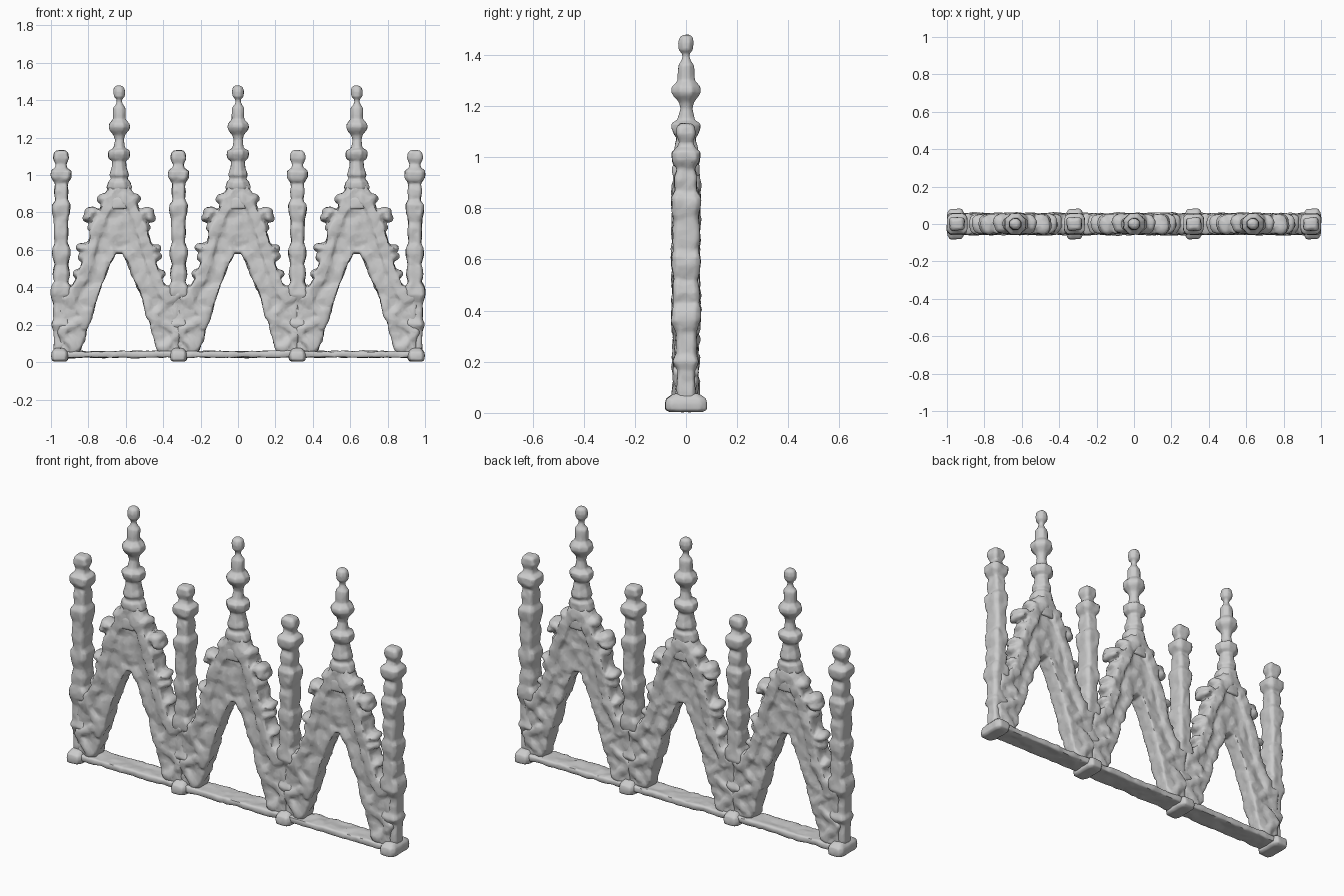
import bpy, bmesh, math
from mathutils import Matrix, Vector

if "Cube" in bpy.data.objects:
    bpy.data.objects.remove(bpy.data.objects["Cube"])

PITCH = 0.635
tex = bpy.data.textures.new("weathering", 'CLOUDS')
tex.noise_scale = 0.055
tex.noise_depth = 1


def bar(bm, p, q, w, d):
    """Straight moulding in the xz plane, w wide and d deep."""
    a, b = Vector((p[0], 0, p[1])), Vector((q[0], 0, q[1]))
    v = b - a
    m = (Matrix.Translation((a + b) / 2) @ Matrix.Rotation(-math.atan2(v.z, v.x), 4, 'Y')
         @ Matrix.Diagonal((v.length + w * 0.6, d, w, 1)))
    bmesh.ops.create_cube(bm, size=1, matrix=m)


def blob(bm, x, z, rx, ry, rz, tilt=0.0):
    """Leaf-like lump."""
    m = (Matrix.Translation((x, 0, z)) @ Matrix.Rotation(-tilt, 4, 'Y')
         @ Matrix.Diagonal((rx, ry, rz, 1)))
    bmesh.ops.create_icosphere(bm, subdivisions=2, radius=1, matrix=m)


def stack(bm, profile, section):
    """Loft a cross-section up through (half width, half depth, z) rings."""
    rings = [[bm.verts.new((x * rx, y * ry, z)) for x, y in section] for rx, ry, z in profile]
    n = len(section)
    for a, b in zip(rings, rings[1:]):
        for i in range(n):
            bm.faces.new((a[i], a[(i + 1) % n], b[(i + 1) % n], b[i]))
    bm.faces.new(rings[0][::-1])
    bm.faces.new(rings[-1])


def carve(bm, name, voxel, rough, ratio):
    """Fuse the pieces, weather the surface and return the finished mesh."""
    bmesh.ops.recalc_face_normals(bm, faces=bm.faces)
    me = bpy.data.meshes.new(name)
    bm.to_mesh(me)
    bm.free()
    ob = bpy.data.objects.new(name, me)
    bpy.context.collection.objects.link(ob)
    r = ob.modifiers.new("fuse", 'REMESH')
    r.mode = 'VOXEL'
    r.voxel_size = voxel
    s = ob.modifiers.new("soften", 'SMOOTH')
    s.iterations = 2
    d = ob.modifiers.new("weather", 'DISPLACE')
    d.texture = tex
    d.strength = rough
    d.mid_level = 0.45
    c = ob.modifiers.new("chip", 'DECIMATE')
    c.ratio = ratio
    dg = bpy.context.evaluated_depsgraph_get()
    out = bpy.data.meshes.new_from_object(ob.evaluated_get(dg))
    bpy.data.objects.remove(ob)
    out.name = name
    return out


def place(name, mesh, x, flip=False):
    ob = bpy.data.objects.new(name, mesh)
    ob.location.x = x
    if flip:
        ob.rotation_euler.z = math.pi
    bpy.context.collection.objects.link(ob)


SQUARE = [(1, -.7), (1, .7), (.7, 1), (-.7, 1), (-1, .7), (-1, -.7), (-.7, -1), (.7, -1)]
OCT = [(math.cos(i * math.pi / 4 + math.pi / 8) * 1.05,
        math.sin(i * math.pi / 4 + math.pi / 8) * 1.05) for i in range(8)]

# Gable: pierced arch plate
bm = bmesh.new()
half = [(.05, .95), (.085, .85), (.12, .78), (.15, .67), (.18, .55), (.21, .45),
        (.255, .38), (.318, .34), (.318, .05), (.21, .05), (.165, .20), (.11, .37),
        (.06, .50), (.02, .585)]
outline = half + [(-x, z) for x, z in reversed(half)]
face = bm.faces.new([bm.verts.new((x, -.04, z)) for x, z in outline])
ext = bmesh.ops.extrude_face_region(bm, geom=[face])
bmesh.ops.translate(bm, vec=(0, .08, 0), verts=[v for v in ext["geom"] if isinstance(v, bmesh.types.BMVert)])
bmesh.ops.triangulate(bm, faces=bm.faces)
for s in (-1, 1):
    # raised mouldings on the outer edge of each rake
    rake = [(.0, .92), (.07, .83), (.125, .70), (.165, .55), (.20, .44), (.26, .34)]
    for p, q in zip(rake, rake[1:]):
        bar(bm, (s * p[0], p[1]), (s * q[0], q[1]), .05, .105)
    # inner arch moulding
    arch = [(.03, .60), (.09, .47), (.135, .35), (.19, .19)]
    for p, q in zip(arch, arch[1:]):
        bar(bm, (s * p[0], p[1]), (s * q[0], q[1]), .03, .09)
    # crossing ribs on the pier
    for p, q in [((.318, .16), (.205, .225)), ((.318, .16), (.235, .07)),
                 ((.318, .36), (.24, .30)), ((.25, .32), (.17, .24))]:
        bar(bm, (s * p[0], p[1]), (s * q[0], q[1]), .028, .1)
    # leaf crockets
    for x, z, rx, rz, t in [(.075, .87, .04, .028, .3), (.14, .80, .05, .028, .15),
                            (.16, .775, .035, .025, -.4), (.12, .73, .05, .03, -.3),
                            (.19, .61, .04, .024, .1), (.185, .57, .04, .028, -.4),
                            (.215, .47, .035, .025, 0), (.265, .385, .045, .025, .1)]:
        blob(bm, s * x, z, rx, .054, rz, s * t)
gable = carve(bm, "gable", .0085, .022, .35)

# Tall finial on each gable apex
tall = [(.08, .055, .82), (.085, .055, .87), (.05, .045, .90), (.07, .055, .935), (.06, .055, .965),
        (.042, .042, .98), (.052, .055, 1.0), (.04, .045, 1.04), (.034, .038, 1.075),
        (.056, .05, 1.09), (.06, .057, 1.11), (.058, .057, 1.13), (.032, .034, 1.145),
        (.022, .024, 1.19), (.03, .03, 1.215), (.052, .05, 1.24), (.058, .058, 1.255),
        (.056, .057, 1.275), (.034, .036, 1.30), (.032, .03, 1.36), (.018, .018, 1.375),
        (.012, .012, 1.39), (.014, .014, 1.405), (.03, .028, 1.42), (.034, .032, 1.445),
        (.028, .027, 1.467), (.014, .014, 1.477)]
bm = bmesh.new()
stack(bm, tall, OCT)
finial = carve(bm, "tall_finial", .006, .008, .4)

# Short square pinnacle rising from each pier
short = [(.04, .035, .05), (.04, .035, .17), (.052, .052, .20), (.042, .04, .23), (.042, .038, .32),
         (.056, .055, .36), (.052, .055, .40), (.036, .05, .43), (.046, .052, .47), (.035, .045, .52),
         (.047, .055, .58), (.047, .055, .61), (.033, .05, .64), (.038, .052, .70), (.035, .048, .75),
         (.046, .055, .80), (.048, .056, .84), (.034, .042, .87), (.036, .045, .92), (.033, .036, .955),
         (.045, .05, .975), (.053, .054, .99), (.053, .054, 1.02), (.03, .032, 1.04), (.026, .026, 1.06),
         (.04, .036, 1.09), (.037, .034, 1.12), (.025, .022, 1.132)]
bm = bmesh.new()
stack(bm, short, SQUARE)
pinnacle = carve(bm, "short_pinnacle", .0065, .012, .4)

# Boss under each pier
bm = bmesh.new()
stack(bm, [(.03, .06, .004), (.042, .08, .012), (.046, .082, .035), (.042, .078, .055), (.025, .05, .075)], SQUARE)
boss = carve(bm, "base_boss", .007, .006, .5)

# Base rail
bm = bmesh.new()
bmesh.ops.create_cube(bm, size=1, matrix=Matrix.Translation((0, 0, .042)) @ Matrix.Diagonal((1.94, .118, .032, 1)))
rail = carve(bm, "base_rail", .009, .014, .35)

place("base_rail", rail, 0)
for i in (-1, 0, 1):
    place("gable", gable, i * PITCH)
    place("tall_finial", finial, i * PITCH)
for x in (-.945, -PITCH / 2, PITCH / 2, .945):
    place("short_pinnacle", pinnacle, x, x > 0)
    place("base_boss", boss, math.copysign(.953, x) if abs(x) > .5 else x, x > 0)

for ob in bpy.context.collection.objects:
    ob.select_set(True)
    bpy.context.view_layer.objects.active = ob
bpy.ops.object.shade_smooth_by_angle(angle=math.radians(50))
